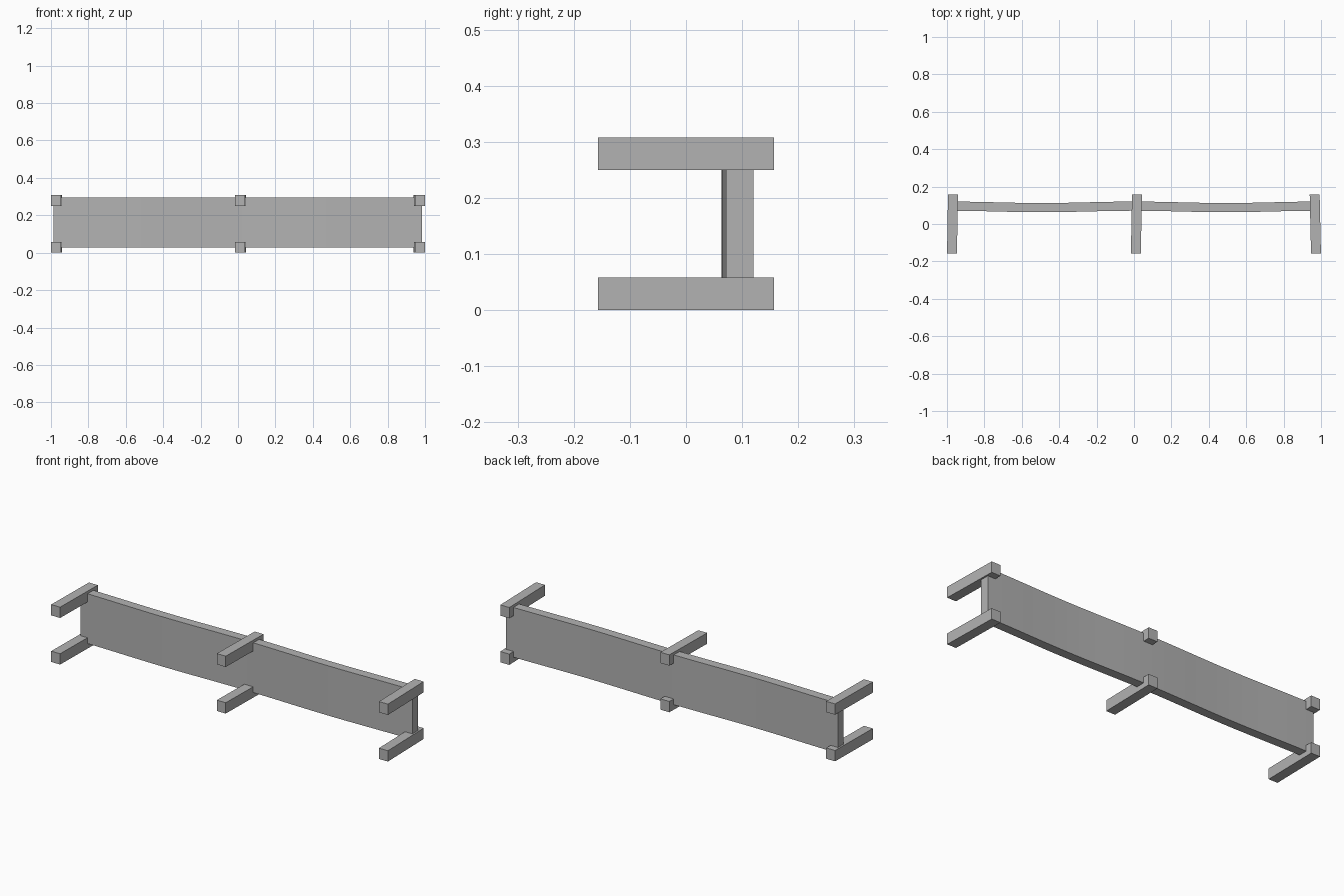
import bpy, bmesh, math

old = bpy.data.objects.get("Cube")
if old:
    bpy.data.objects.remove(old, do_unlink=True)

grey = bpy.data.materials.new("plain grey")
grey.use_nodes = True
colour = (0.45, 0.45, 0.45, 1)
grey.diffuse_color = colour
grey.node_tree.nodes["Principled BSDF"].inputs["Base Color"].default_value = colour


def finish(name, bm):
    bmesh.ops.recalc_face_normals(bm, faces=bm.faces)
    mesh = bpy.data.meshes.new(name)
    bm.to_mesh(mesh)
    bm.free()
    mesh.materials.append(grey)
    obj = bpy.data.objects.new(name, mesh)
    bpy.context.collection.objects.link(obj)
    return obj


def bar(name, x, z, lean):
    # Square rail, its back end swung slightly sideways
    bm = bmesh.new()
    bmesh.ops.create_cube(bm, size=1)
    for v in bm.verts:
        v.co.x = x + v.co.x * 0.053 + v.co.y * lean
        v.co.y *= 0.313
        v.co.z = z + v.co.z * 0.058
    finish(name, bm)


# Three pairs of projecting bars
for side, x, lean in (("right", -0.9705, 0.005), ("middle", 0.013, 0.006), ("left", 0.9695, -0.007)):
    bar(side + "_lower_bar", x, 0.029, lean)
    bar(side + "_upper_bar", x, 0.279, lean)

# Long upright panel, bowed gently forward between the bars
bm = bmesh.new()
steps, x0, x1 = 24, -0.986, 0.985
front, back = [], []
for i in range(steps + 1):
    x = x0 + (x1 - x0) * i / steps
    bow = 0.008 * math.sin(math.pi * i * 2 / steps) ** 2
    front.append(bm.verts.new((x, 0.071 - bow, 0.027)))
    back.append(bm.verts.new((x, 0.12 - bow, 0.027)))
base = [bm.faces.new((front[i], front[i + 1], back[i + 1], back[i])) for i in range(steps)]
raised = bmesh.ops.extrude_face_region(bm, geom=base)
for v in raised["geom"]:
    if isinstance(v, bmesh.types.BMVert):
        v.co.z = 0.294
panel = finish("panel", bm)
bpy.context.view_layer.objects.active = panel
panel.select_set(True)
bpy.ops.object.shade_smooth_by_angle()
